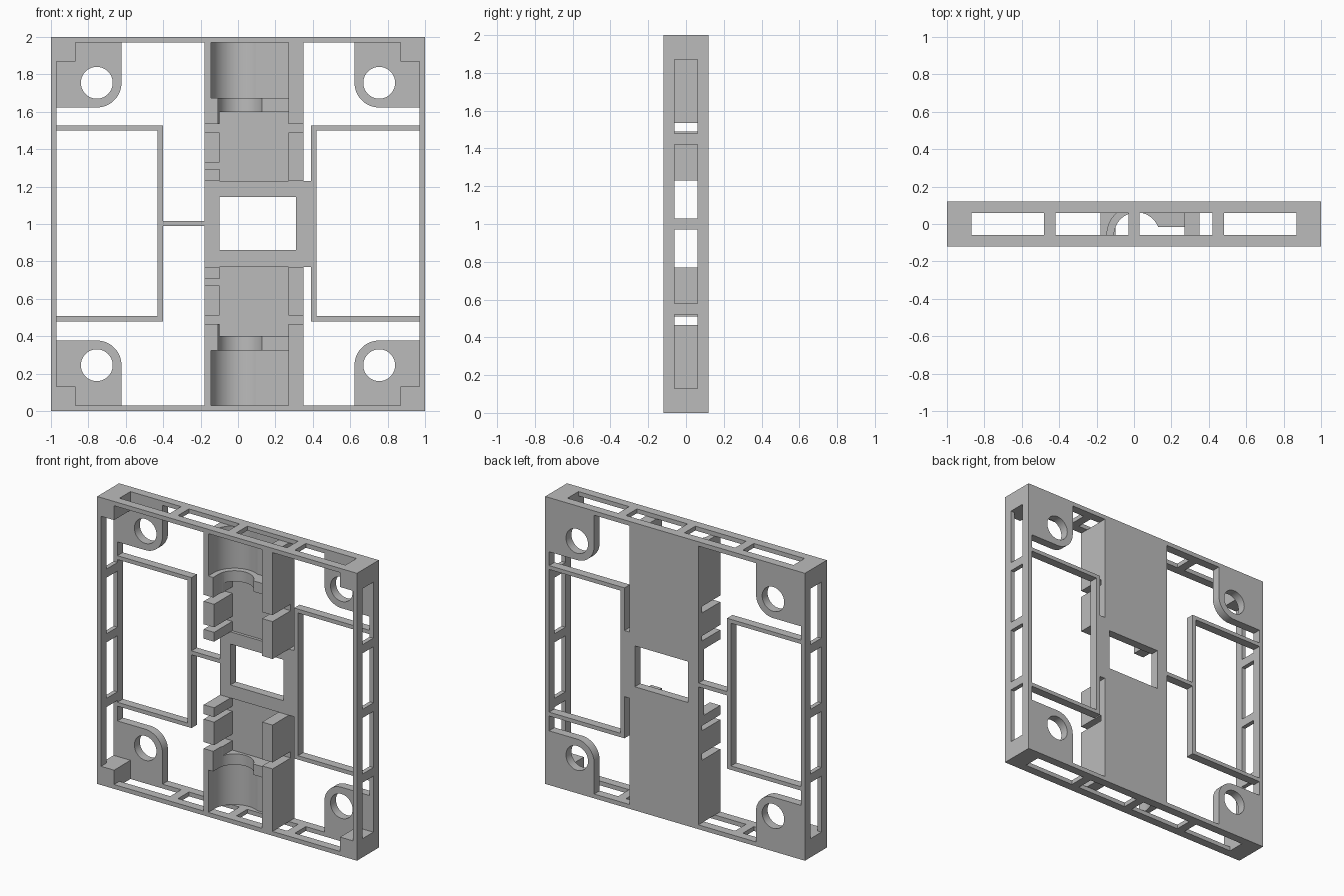
import bpy
import bmesh
from math import cos, sin, pi

cube = bpy.data.objects.get("Cube")
if cube:
    bpy.data.objects.remove(cube)

grey = bpy.data.materials.new("plain grey")
grey.use_nodes = True
grey.diffuse_color = (0.5, 0.5, 0.5, 1)
grey.node_tree.nodes["Principled BSDF"].inputs["Base Color"].default_value = (0.5, 0.5, 0.5, 1)

FRONT, BACK, INNER = -0.12, 0.12, 0.06
WALL = 0.97          # inside face of the outer frame
FLOOR = 0.08         # front face of the central channel floor


def prism(name, points, y0, y1):
    """Extrude an x/z outline from y0 to y1."""
    bm = bmesh.new()
    face = bm.faces.new([bm.verts.new((x, y0, z)) for x, z in points])
    ext = bmesh.ops.extrude_face_region(bm, geom=[face])["geom"]
    moved = [v for v in ext if isinstance(v, bmesh.types.BMVert)]
    bmesh.ops.translate(bm, verts=moved, vec=(0, y1 - y0, 0))
    bmesh.ops.recalc_face_normals(bm, faces=bm.faces)
    mesh = bpy.data.meshes.new(name)
    bm.to_mesh(mesh)
    bm.free()
    mesh.materials.append(grey)
    obj = bpy.data.objects.new(name, mesh)
    bpy.context.collection.objects.link(obj)
    return obj


def box(name, x0, x1, z0, z1, y0=FRONT, y1=BACK):
    return prism(name, [(x0, z0), (x1, z0), (x1, z1), (x0, z1)], y0, y1)


def cylinder(x, y, z, radius, depth, along_y):
    """Round cutter along y or z."""
    ring = [(radius * cos(2 * pi * i / 64), radius * sin(2 * pi * i / 64)) for i in range(64)]
    obj = prism("cutter", ring, -depth / 2, depth / 2)
    if not along_y:
        obj.rotation_euler.x = pi / 2
    obj.location = (x, y, z)
    return obj


def cut(obj, cutter):
    cutter.hide_render = True
    bpy.context.view_layer.update()
    mod = obj.modifiers.new("cut", "BOOLEAN")
    mod.operation, mod.solver, mod.object = "DIFFERENCE", "EXACT", cutter
    bpy.context.view_layer.objects.active = obj
    bpy.ops.object.modifier_apply(modifier=mod.name)
    bpy.data.objects.remove(cutter)


def smooth(obj):
    bpy.ops.object.select_all(action="DESELECT")
    obj.select_set(True)
    bpy.context.view_layer.objects.active = obj
    bpy.ops.object.shade_smooth_by_angle(angle=0.5)


# Outer frame: a hollow square that keeps solid corner blocks
frame = box("outer_frame", -1, 1, 0, 2)
b = 0.87
quarter = [(WALL, b), (b, b), (b, WALL)]
outline = []
for sx, sz in ((1, 1), (-1, 1), (-1, -1), (1, -1)):
    corner = quarter if sx * sz > 0 else quarter[::-1]
    outline += [(sx * x, 1 + sz * z) for x, z in corner]
cut(frame, prism("cutter", outline, -0.2, 0.2))

# Four slots through every frame wall
for start in (-0.87, -0.42, 0.03, 0.48):
    end = start + 0.39
    cut(frame, box("cutter", -1.1, 1.1, 1 + start, 1 + end, -INNER, INNER))
    cut(frame, box("cutter", start, end, -0.1, 2.1, -INNER, INNER))

# Rounded mounting ears with a screw hole
c, r = 0.755, 0.132
for sx, side in ((1, "left"), (-1, "right")):
    for sz, level in ((1, "upper"), (-1, "lower")):
        arc = [(c - r * cos(pi / 2 * i / 16), c - r * sin(pi / 2 * i / 16)) for i in range(17)]
        pts = [(WALL, WALL), (c - r, WALL)] + arc + [(WALL, c - r)]
        ear = prism(f"{level}_{side}_ear", [(sx * x, 1 + sz * z) for x, z in pts], INNER, BACK)
        cut(ear, cylinder(sx * c, 0.09, 1 + sz * c, 0.085, 0.3, True))
        # Remove the area already filled by the corner block
        xs = sorted((sx * b, sx * 1.1))
        zs = sorted((1 + sz * b, 1 + sz * 1.1))
        cut(ear, box("cutter", *xs, *zs, -0.2, 0.2))
        smooth(ear)

# Thin bracket bars beside the central channel
for side, wall, inner, outer in (("right", -WALL, -0.40, -0.43), ("left", WALL, 0.39, 0.42)):
    x0, x1 = sorted((inner, outer))
    box(f"{side}_bracket_upright", x0, x1, 0.48, 1.527, INNER, BACK)
    x0, x1 = sorted((wall, outer))
    box(f"{side}_bracket_lower_bar", x0, x1, 0.48, 0.507, INNER, BACK)
    box(f"{side}_bracket_upper_bar", x0, x1, 1.5, 1.527, INNER, BACK)
box("right_link_bar", -0.40, -0.18, 0.99, 1.017, INNER, BACK)

# Middle plate with its rectangular opening
middle = box("middle_plate", -0.18, 0.39, 0.77, 1.23, INNER, BACK)
cut(middle, box("cutter", -0.10, 0.31, 0.86, 1.145, 0, 0.2))

# Central channels, mirrored above and below the middle plate
for s, level in ((1, "upper"), (-1, "lower")):
    def part(name, x0, x1, h0, h1, y0=FRONT, y1=FLOOR):
        z0, z1 = sorted((1 + s * h0, 1 + s * h1))
        return box(f"{level}_{name}", x0, x1, z0, z1, y0, y1)

    def groove(obj, radius, h0, h1):
        cut(obj, cylinder(0.015, -0.06, 1 + s * (h0 + h1) / 2, radius, h1 - h0, False))
        z0, z1 = sorted((1 + s * h0, 1 + s * h1))
        cut(obj, box("cutter", 0.015 - radius, 0.015 + radius, z0, z1, -0.2, -0.06))

    floor = part("channel_floor", -0.18, 0.35, 0.23, WALL, FLOOR, BACK)
    groove(floor, 0.16, 0.675, 1.0)
    smooth(floor)

    # Right wall, hollowed by the wide round groove and narrow collar
    wall = part("right_channel_wall", -0.18, -0.06, 0.535, WALL)
    cut(wall, part("cutter", -0.10, 0.1, 0.4, 0.6, -0.2, 0.2))
    groove(wall, 0.16, 0.675, 1.0)
    groove(wall, 0.122, 0.5, 0.7)
    smooth(wall)
    collar = part("collar", -0.06, 0.27, 0.60, 0.675, -0.015, FLOOR)
    groove(collar, 0.122, 0.5, 0.7)
    smooth(collar)

    # Straight wall and the separated stop blocks
    part("left_channel_wall", 0.27, 0.35, 0.535, WALL)
    part("left_stop_block", 0.27, 0.35, 0.23, 0.49)
    part("right_stop_block", -0.18, -0.10, 0.33, 0.49)
    part("right_small_stop", -0.18, -0.10, 0.23, 0.295)
